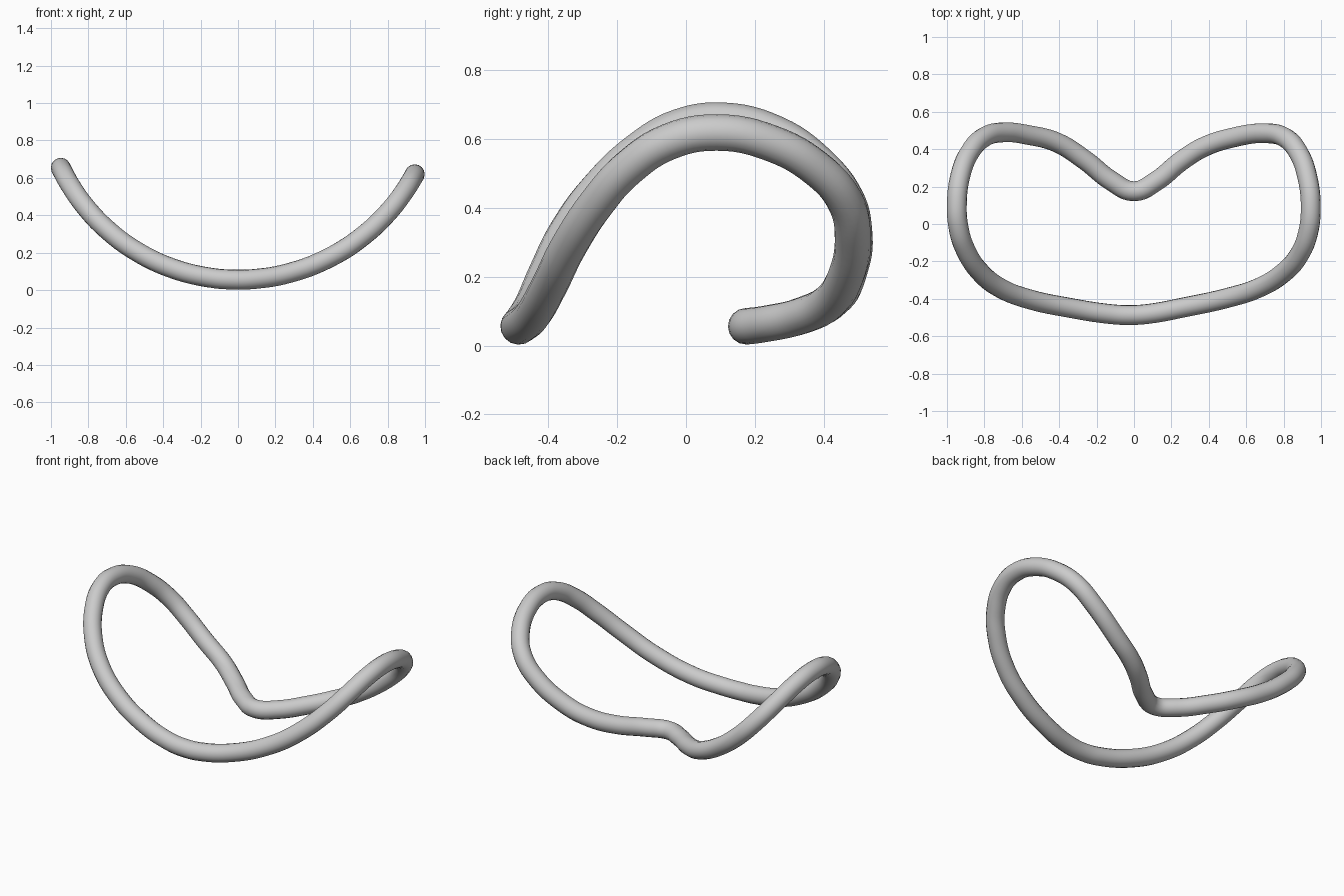
import bpy
from math import sqrt

if "Cube" in bpy.data.objects:
    bpy.data.objects.remove(bpy.data.objects["Cube"])

TUBE = 0.053

# Plan of the closed loop (x, y), clockwise from the rear notch
plan = [
    (0.0, 0.175), (0.12, 0.23), (0.25, 0.335), (0.37, 0.41), (0.52, 0.46),
    (0.71, 0.485), (0.81, 0.46), (0.88, 0.38), (0.927, 0.25), (0.945, 0.09),
    (0.93, -0.05), (0.88, -0.17), (0.80, -0.26), (0.67, -0.34), (0.50, -0.395),
    (0.27, -0.445), (0.08, -0.48), (-0.03, -0.487), (-0.14, -0.48),
    (-0.35, -0.447), (-0.55, -0.405), (-0.71, -0.345), (-0.82, -0.26),
    (-0.90, -0.14), (-0.938, -0.02), (-0.947, 0.11), (-0.928, 0.26),
    (-0.88, 0.38), (-0.80, 0.465), (-0.70, 0.49), (-0.56, 0.475),
    (-0.41, 0.435), (-0.26, 0.34), (-0.12, 0.23),
]


def height(x):
    # The loop hangs on a circular arc seen from the front
    r = 1.074 if x > 0 else 1.049
    return TUBE + 0.003 + r - sqrt(r * r - x * x)


# Bent ring: smooth closed curve with a round tube section
curve = bpy.data.curves.new("bent_ring", "CURVE")
curve.dimensions = "3D"
curve.resolution_u = 6
curve.bevel_depth = TUBE
curve.bevel_resolution = 6
spline = curve.splines.new("BEZIER")
spline.bezier_points.add(len(plan) - 1)
for p, (x, y) in zip(spline.bezier_points, plan):
    p.co = (x, y, height(x))
    p.handle_left_type = p.handle_right_type = "AUTO"
spline.use_cyclic_u = True
spline.use_smooth = True
ring = bpy.data.objects.new("bent_ring", curve)
bpy.context.collection.objects.link(ring)

# Turn the tube into a smooth mesh
bpy.context.view_layer.objects.active = ring
ring.select_set(True)
bpy.ops.object.convert(target="MESH")
bpy.ops.object.shade_smooth()
